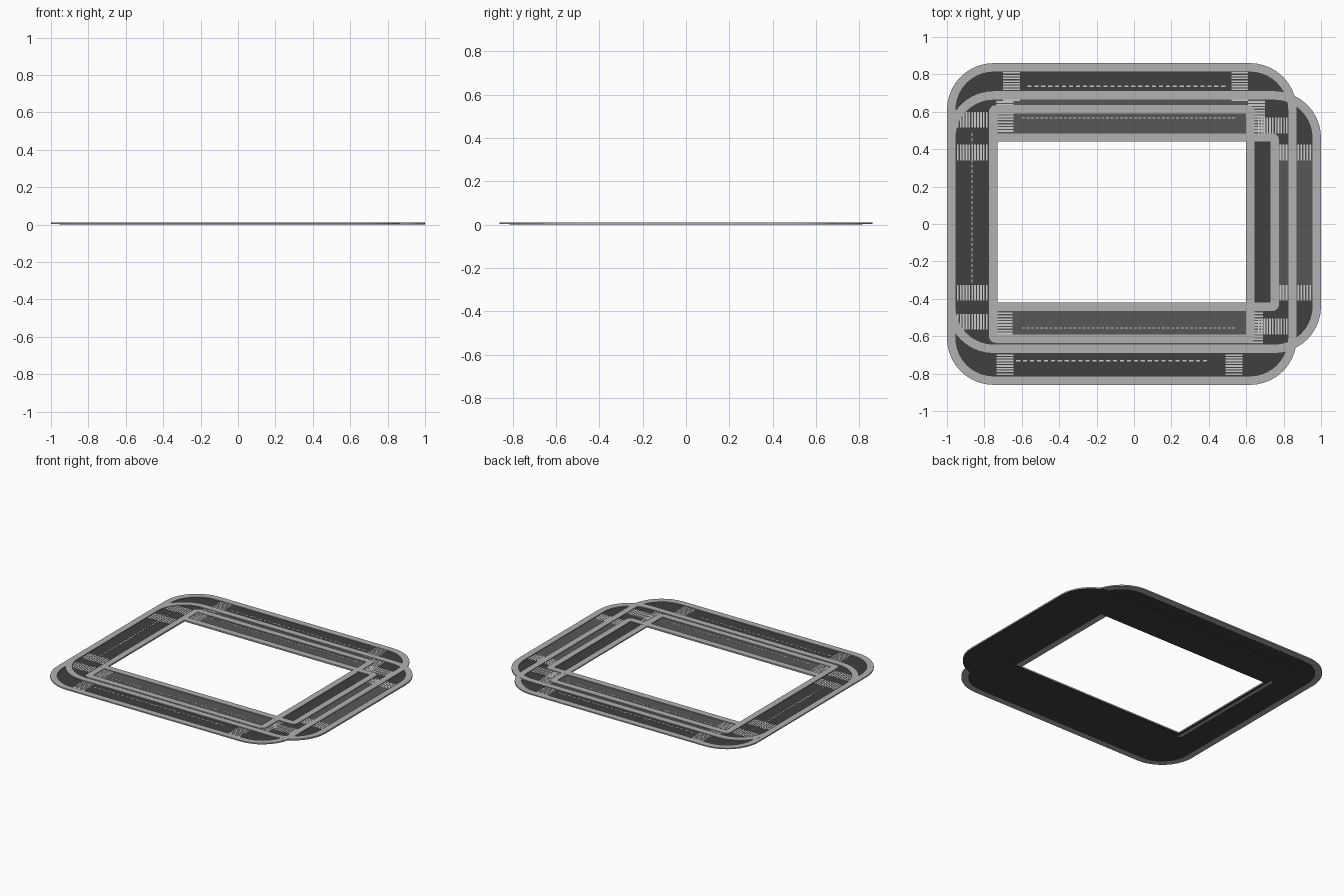
import bpy, bmesh, math

if "Cube" in bpy.data.objects:
    bpy.data.objects.remove(bpy.data.objects["Cube"])


def material(name, v):
    m = bpy.data.materials.new(name)
    m.diffuse_color = (v, v, v, 1)
    m.use_nodes = True
    m.node_tree.nodes["Principled BSDF"].inputs["Base Color"].default_value = m.diffuse_color
    return m


ASPHALT = material("dark_asphalt", 0.05)
WORN = material("worn_asphalt", 0.095)
KERB = material("pavement_grey", 0.44)
PAINT = material("road_paint", 0.6)


def finish(name, bm, mat):
    bmesh.ops.recalc_face_normals(bm, faces=bm.faces)
    me = bpy.data.meshes.new(name)
    bm.to_mesh(me)
    bm.free()
    me.materials.append(mat)
    ob = bpy.data.objects.new(name, me)
    bpy.context.collection.objects.link(ob)
    return ob


def loop(rect, inset, r, n=10):
    """Rounded rectangle outline, inset from rect."""
    x0, x1, y0, y1 = rect
    x0, x1, y0, y1 = x0 + inset, x1 - inset, y0 + inset, y1 - inset
    pts = []
    for k, (cx, cy) in enumerate([(x1 - r, y1 - r), (x0 + r, y1 - r),
                                  (x0 + r, y0 + r), (x1 - r, y0 + r)]):
        for i in range(n + 1):
            a = math.pi / 2 * (k + i / n)
            pts.append((cx + r * math.cos(a), cy + r * math.sin(a)))
    return pts


def ring(name, outer, inner, z0, z1, mat, cut_x=None):
    bm = bmesh.new()
    lo, li, ho, hi = [[bm.verts.new((x, y, z)) for x, y in pts]
                      for z in (z0, z1) for pts in (outer, inner)]
    n = len(outer)
    for i in range(n):
        j = (i + 1) % n
        for a, b in ((lo, li), (ho, hi), (lo, ho), (li, hi)):
            bm.faces.new((a[i], a[j], b[j], b[i]))
    if cut_x is not None:
        geom = bm.verts[:] + bm.edges[:] + bm.faces[:]
        bmesh.ops.bisect_plane(bm, geom=geom, plane_co=(cut_x, 0, 0),
                               plane_no=(1, 0, 0), clear_inner=True)
    return finish(name, bm, mat)


def add_box(bm, x0, x1, y0, y1, z0, z1):
    vs = bmesh.ops.create_cube(bm, size=1)["verts"]
    for v in vs:
        v.co = (x0 if v.co.x < 0 else x1, y0 if v.co.y < 0 else y1,
                z0 if v.co.z < 0 else z1)


def boxes(name, items, z0, z1, mat):
    bm = bmesh.new()
    for it in items:
        add_box(bm, *it, z0, z1)
    return finish(name, bm, mat)


# Two overlapping street circuits: (x0, x1, y0, y1) of their outer edges
A = (-1.0, 0.87, -0.86, 0.86)
B = (-1.0, 1.0, -0.69, 0.71)
W, K = 0.27, 0.045          # street width, pavement width
for tag, rect, dz in (("long", A, 0.0), ("wide", B, 0.0003)):
    edge = loop(rect, 0, 0.25)
    road_out = loop(rect, K, 0.205)
    road_in = loop(rect, W - K, 0.035)
    hole = loop(rect, W, 0.002)
    ring(tag + "_outer_pavement", edge, road_out, 0.002 + dz, 0.0105 + dz, KERB)
    ring(tag + "_inner_pavement", road_in, hole, 0.002 + dz, 0.0105 + dz, KERB)
    ring(tag + "_road", road_out, road_in, 0.001 + dz, 0.005 + dz, ASPHALT)

# Foundation under three sides of the wide circuit
ring("wide_foundation", loop(B, 0, 0.25), loop(B, W, 0.002), 0.0, 0.0025,
     ASPHALT, cut_x=-0.75)

# Lighter asphalt on the straights of the wide circuit
boxes("worn_straights", [(-0.74, 0.70, 0.485, 0.665),
                         (-0.74, 0.69, -0.645, -0.465),
                         (0.77, 0.955, -0.41, 0.425)], 0.004, 0.0058, WORN)


def stripes(x0, x1, y0, y1, along_x, n=11):
    """Zebra stripes filling a rectangle, long side across it."""
    out = []
    for i in range(n):
        if along_x:
            s = (y1 - y0) / n
            out.append((x0, x1, y0 + s * (i + .2), y0 + s * (i + .8)))
        else:
            s = (x1 - x0) / n
            out.append((x0 + s * (i + .2), x0 + s * (i + .8), y0, y1))
    return out


# Zebra crossings on both circuits
zebra = []
for xs, y0, y1 in (((-0.70, 0.52), 0.655, 0.815), ((-0.735, 0.49), -0.81, -0.65),
                   ((-0.735, 0.61), 0.49, 0.66), ((-0.74, 0.60), -0.64, -0.47)):
    for x in xs:
        zebra += stripes(x, x + 0.09, y0, y1, True)
for x0, x1, ys in ((-0.95, -0.78, (0.515, -0.565, 0.34, -0.41)),
                   (0.66, 0.825, (0.485, -0.59)), (0.775, 0.95, (0.34, -0.41))):
    for y in ys:
        zebra += stripes(x0, x1, y, y + 0.085, False)
boxes("zebra_crossings", zebra, 0.0055, 0.0066, PAINT)

# Dashed centre lines
dashes = []
for y, x0, x1, step, w in ((0.737, -0.57, 0.53, 0.037, 0.008),
                           (-0.73, -0.63, 0.43, 0.037, 0.008),
                           (0.567, -0.60, 0.57, 0.025, 0.005),
                           (-0.555, -0.60, 0.57, 0.025, 0.005)):
    for i in range(int((x1 - x0) / step)):
        x = x0 + i * step
        dashes.append((x, x + step * 0.6, y - w / 2, y + w / 2))
for x, y0, y1 in ((-0.866, -0.37, 0.51), (0.742, -0.42, 0.42), (0.864, -0.3, 0.32)):
    for i in range(int((y1 - y0) / 0.028)):
        y = y0 + i * 0.028
        dashes.append((x - 0.003, x + 0.003, y, y + 0.017))
boxes("centre_dashes", dashes, 0.0055, 0.0066, PAINT)
